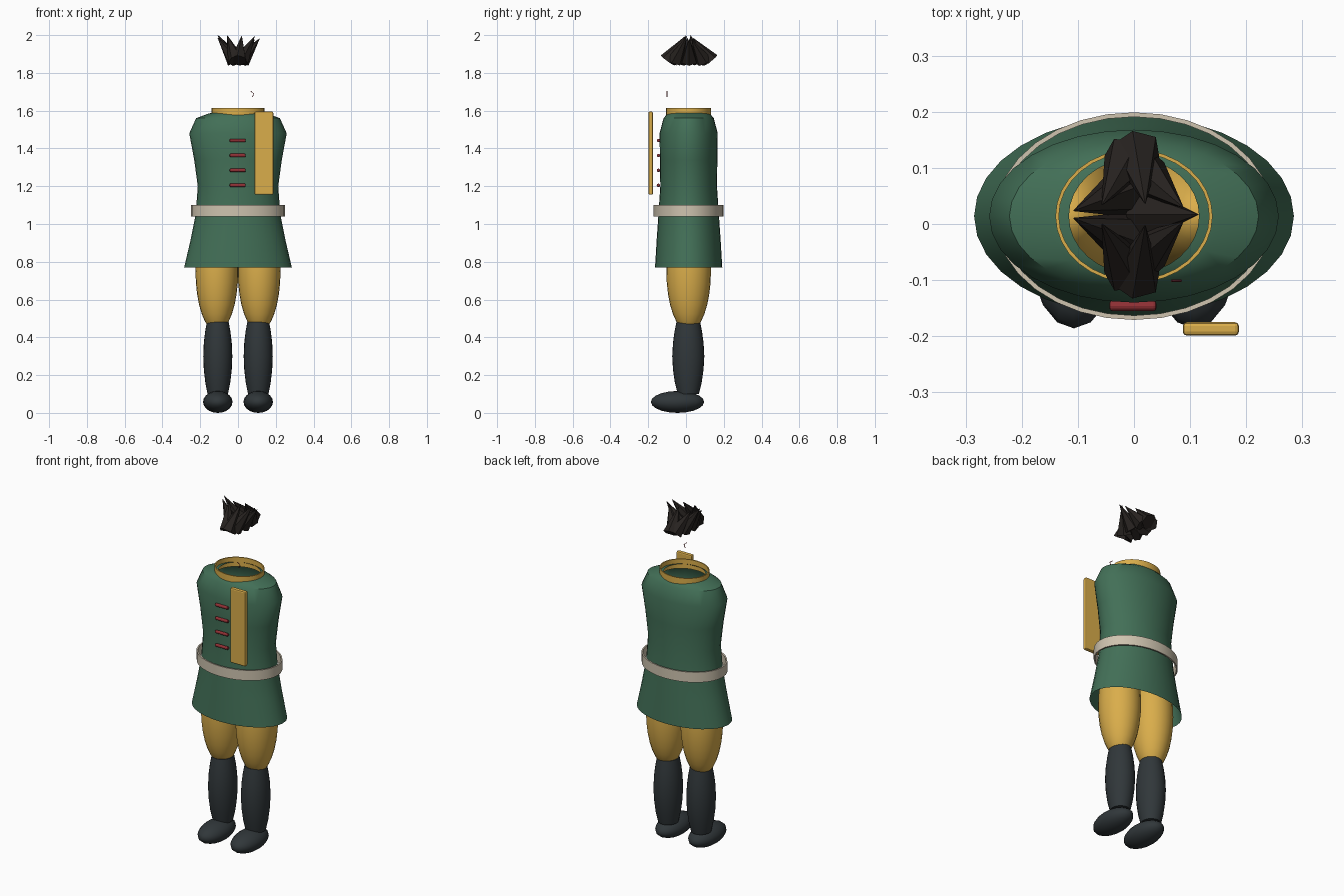
import bpy, bmesh, math, random
from mathutils import Vector

random.seed(4)
old = bpy.data.objects.get("Cube")
if old:
    bpy.data.objects.remove(old, do_unlink=True)


def material(name, r, g, b):
    m = bpy.data.materials.new(name)
    m.use_nodes = True
    m.diffuse_color = (r, g, b, 1)
    bsdf = m.node_tree.nodes["Principled BSDF"]
    bsdf.inputs["Base Color"].default_value = (r, g, b, 1)
    bsdf.inputs["Roughness"].default_value = 0.7
    return m


GREEN = material("green cloth", 0.055, 0.16, 0.095)
GOLD = material("gold cloth", 0.70, 0.42, 0.07)
BOOT = material("boot leather", 0.03, 0.038, 0.042)
HAIR = material("dark hair", 0.02, 0.016, 0.014)
BELT = material("pale belt", 0.62, 0.55, 0.43)
RED = material("red trim", 0.28, 0.03, 0.035)


def finish(name, bm, mat, smooth=True):
    bmesh.ops.recalc_face_normals(bm, faces=bm.faces)
    mesh = bpy.data.meshes.new(name)
    bm.to_mesh(mesh)
    bm.free()
    mesh.materials.append(mat)
    ob = bpy.data.objects.new(name, mesh)
    bpy.context.collection.objects.link(ob)
    if smooth:
        bpy.ops.object.select_all(action='DESELECT')
        ob.select_set(True)
        bpy.context.view_layer.objects.active = ob
        bpy.ops.object.shade_smooth_by_angle(angle=math.radians(40))
    return ob


def loft(name, rows, mat, x=0, y=0.014, sides=32, caps=False, close=False):
    """Skin stacked ellipses given as (z, x radius, y radius)."""
    bm = bmesh.new()
    rings = []
    for z, rx, ry in rows:
        angles = [math.tau * i / sides for i in range(sides)]
        rings.append([bm.verts.new((x + rx * math.cos(a), y + ry * math.sin(a), z))
                      for a in angles])
    pairs = list(zip(rings, rings[1:]))
    if close:
        pairs.append((rings[-1], rings[0]))
    for low, high in pairs:
        for i in range(sides):
            j = (i + 1) % sides
            bm.faces.new((low[i], low[j], high[j], high[i]))
    if caps:
        bm.faces.new(rings[0])
        bm.faces.new(rings[-1])
    return finish(name, bm, mat)


def band(name, z0, z1, rx, ry, thick, mat):
    inner = (rx - thick, ry - thick)
    return loft(name, [(z0, rx, ry), (z1, rx, ry), (z1, *inner), (z0, *inner)],
                mat, close=True)


def ellipsoid(name, centre, radii, mat, segments=24, rings=16):
    bm = bmesh.new()
    bmesh.ops.create_uvsphere(bm, u_segments=segments, v_segments=rings, radius=1)
    for v in bm.verts:
        v.co = Vector(c + r * p for c, r, p in zip(centre, radii, v.co))
    return finish(name, bm, mat)


# Tunic, open at hem and neck
loft("tunic", [(0.77, 0.285, 0.178), (0.92, 0.25, 0.169), (1.05, 0.224, 0.16),
               (1.2, 0.213, 0.15), (1.34, 0.232, 0.152), (1.48, 0.258, 0.154),
               (1.56, 0.222, 0.133), (1.585, 0.155, 0.112), (1.592, 0.116, 0.102)], GREEN)
band("collar", 1.56, 1.615, 0.14, 0.119, 0.006, GOLD)
band("belt", 1.04, 1.1, 0.248, 0.185, 0.008, BELT)

# Legs and footwear
for side, s in (("left", 1), ("right", -1)):
    ellipsoid(side + "_trouser_leg", (s * 0.112, 0.014, 0.75), (0.113, 0.118, 0.32), GOLD)
    loft(side + "_boot", [(0.1, 0.054, 0.056), (0.16, 0.066, 0.071), (0.23, 0.074, 0.081),
                          (0.3, 0.077, 0.085), (0.37, 0.074, 0.081), (0.43, 0.067, 0.073),
                          (0.48, 0.058, 0.063)],
         BOOT, x=s * 0.107, y=0.012, sides=24, caps=True)
    ellipsoid(side + "_shoe", (s * 0.107, -0.045, 0.058), (0.078, 0.141, 0.058), BOOT, 16, 10)

# Chest toggles
for i in range(4):
    bpy.ops.mesh.primitive_cylinder_add(vertices=12, radius=0.009, depth=0.084,
                                        location=(-0.002, -0.146, 1.205 + i * 0.079),
                                        rotation=(0, math.pi / 2, 0))
    toggle = bpy.context.object
    toggle.name = f"toggle_{i + 1}"
    toggle.data.materials.append(RED)
    bevel = toggle.modifiers.new("rounded ends", 'BEVEL')
    bevel.width, bevel.segments = 0.005, 2

# Hanging chest panel
bpy.ops.mesh.primitive_cube_add(size=1, location=(0.137, -0.187, 1.375))
panel = bpy.context.object
panel.name = "chest_panel"
panel.dimensions = (0.1, 0.024, 0.44)
bpy.ops.object.transform_apply(location=False, rotation=False, scale=True)
panel.data.materials.append(GOLD)
bevel = panel.modifiers.new("soft edges", 'BEVEL')
bevel.width, bevel.segments = 0.007, 2

# Small bent face mark
curve = bpy.data.curves.new("face_mark", 'CURVE')
curve.dimensions = '3D'
curve.bevel_depth = 0.002
curve.bevel_resolution = 1
line = curve.splines.new('POLY')
line.points.add(2)
for p, (x, z) in zip(line.points, [(0.067, 1.704), (0.084, 1.69), (0.076, 1.672)]):
    p.co = (x, -0.101, z, 1)
curve.materials.append(RED)
bpy.context.collection.objects.link(bpy.data.objects.new("face_mark", curve))

# Hair tufts: a ring of faceted spikes
COUNT = 9
for i in range(COUNT):
    a = math.tau * i / COUNT
    c, s = math.cos(a), math.sin(a)
    base = Vector((0.02 * c, 0.017 + 0.116 * s, 1.866))
    tip = Vector((0.114 * c, 0.017 + 0.02 * s, random.uniform(1.975, 2.0)))
    if i == 4:
        tip.z = 2.0
    bm = bmesh.new()
    bmesh.ops.create_cone(bm, cap_ends=True, segments=6, radius1=0.045, radius2=0.001,
                          depth=(tip - base).length)
    turn = (tip - base).to_track_quat('Z', 'Y')
    for v in bm.verts:
        v.co = turn @ v.co + (base + tip) / 2
    finish(f"hair_tuft_{i + 1}", bm, HAIR, smooth=False)
